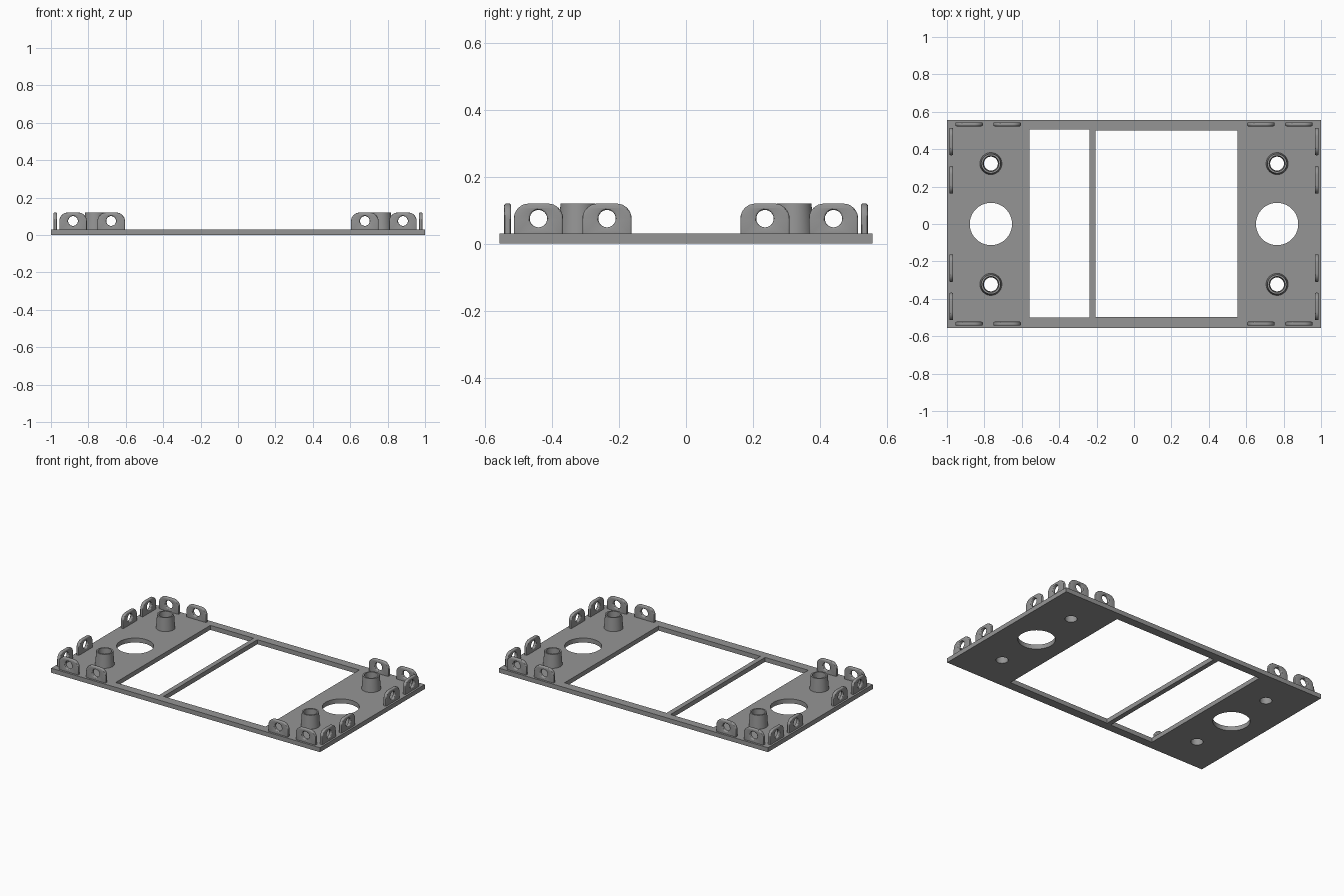
import bpy, bmesh, math
from mathutils import Matrix, Vector

if "Cube" in bpy.data.objects:
    bpy.data.objects.remove(bpy.data.objects["Cube"])

grey = bpy.data.materials.new("plain_grey")
grey.diffuse_color = (0.30, 0.30, 0.30, 1)
grey.use_nodes = True
grey.node_tree.nodes["Principled BSDF"].inputs["Base Color"].default_value = grey.diffuse_color

PLATE_TOP = 0.03
TOP = 0.12


def circle(cx, cy, r, n=48):
    return [(cx + r * math.cos(2 * math.pi * i / n), cy + r * math.sin(2 * math.pi * i / n))
            for i in range(n)]


def rect(x0, x1, y0, y1):
    return [(x0, y0), (x1, y0), (x1, y1), (x0, y1)]


def extruded(name, loops, thickness, bevel=0.0):
    """Solid from closed outlines (inner loops become holes), centred on its thickness."""
    curve = bpy.data.curves.new(name, 'CURVE')
    curve.dimensions = '2D'
    curve.fill_mode = 'BOTH'
    curve.extrude = thickness / 2 - bevel
    curve.bevel_depth = bevel
    curve.bevel_resolution = 2
    curve.offset = -bevel
    for loop in loops:
        spline = curve.splines.new('POLY')
        spline.points.add(len(loop) - 1)
        for point, (x, y) in zip(spline.points, loop):
            point.co = (x, y, 0, 1)
        spline.use_cyclic_u = True
    temp = bpy.data.objects.new(name, curve)
    bpy.context.collection.objects.link(temp)
    bpy.context.view_layer.update()
    mesh = bpy.data.meshes.new_from_object(
        temp.evaluated_get(bpy.context.evaluated_depsgraph_get()))
    bpy.data.objects.remove(temp)
    bm = bmesh.new()
    bm.from_mesh(mesh)
    bmesh.ops.remove_doubles(bm, verts=bm.verts, dist=1e-5)
    bmesh.ops.recalc_face_normals(bm, faces=bm.faces)
    bm.to_mesh(mesh)
    bm.free()
    mesh.materials.clear()
    mesh.materials.append(grey)
    return mesh


def place(name, mesh, matrix):
    obj = bpy.data.objects.new(name, mesh)
    bpy.context.collection.objects.link(obj)
    obj.matrix_world = matrix
    bpy.ops.object.select_all(action='DESELECT')
    obj.select_set(True)
    bpy.context.view_layer.objects.active = obj
    bpy.ops.object.shade_smooth_by_angle(angle=math.radians(30))
    return obj


# Base plate: two windows, two large holes, four standoff holes
POST_X, POST_Y = 0.765, 0.323
loops = [rect(-1, 1, -0.557, 0.557),
         rect(-0.56, -0.238, -0.5, 0.505),
         rect(-0.206, 0.553, -0.497, 0.5)]
for sx in (-1, 1):
    loops.append(circle(sx * POST_X, 0, 0.113, 64))
    for sy in (-1, 1):
        loops.append(circle(sx * POST_X, sy * POST_Y, 0.037))
place("base_plate", extruded("base_plate", loops, PLATE_TOP),
      Matrix.Translation((0, 0, PLATE_TOP / 2)))

# Standoff: tapered hollow post, spun from its wall section
bm = bmesh.new()
section = [(0.037, 0.028), (0.042, TOP), (0.052, TOP), (0.059, 0.028)]
verts = [bm.verts.new((r, 0, z)) for r, z in section]
edges = [bm.edges.new((verts[i], verts[(i + 1) % 4])) for i in range(4)]
bmesh.ops.spin(bm, geom=verts + edges, cent=(0, 0, 0), axis=(0, 0, 1),
               angle=2 * math.pi, steps=48)
bmesh.ops.remove_doubles(bm, verts=bm.verts, dist=1e-5)
bmesh.ops.recalc_face_normals(bm, faces=bm.faces)
post = bpy.data.meshes.new("standoff")
bm.to_mesh(post)
bm.free()
post.materials.append(grey)
for sx in (-1, 1):
    for sy in (-1, 1):
        place("standoff", post, Matrix.Translation((sx * POST_X, sy * POST_Y, 0)))

# Eyelet tab: rounded upper corners and a round hole, standing upright
HALF, CORNER = 0.0735, 0.045
outline = [(-HALF, 0.02), (HALF, 0.02)]
for side, start in ((1, 0), (-1, 90)):
    for i in range(9):
        a = math.radians(start + i * 90 / 8)
        outline.append((side * (HALF - CORNER) + CORNER * math.cos(a),
                        TOP - CORNER + CORNER * math.sin(a)))
tab = extruded("eyelet_tab", [outline, circle(0, 0.075, 0.026, 32)], 0.021, 0.006)
upright = Matrix.Rotation(math.pi / 2, 4, 'X')
turned = Matrix.Rotation(math.pi / 2, 4, 'Z') @ upright
for sx in (-1, 1):
    for sy in (-1, 1):
        for x in (0.882, 0.678):
            place("long_edge_tab", tab,
                  Matrix.Translation((sx * x, sy * 0.533, 0)) @ upright)
        for y in (0.441, 0.236):
            place("short_edge_tab", tab,
                  Matrix.Translation((sx * 0.977, sy * y, 0)) @ turned)
